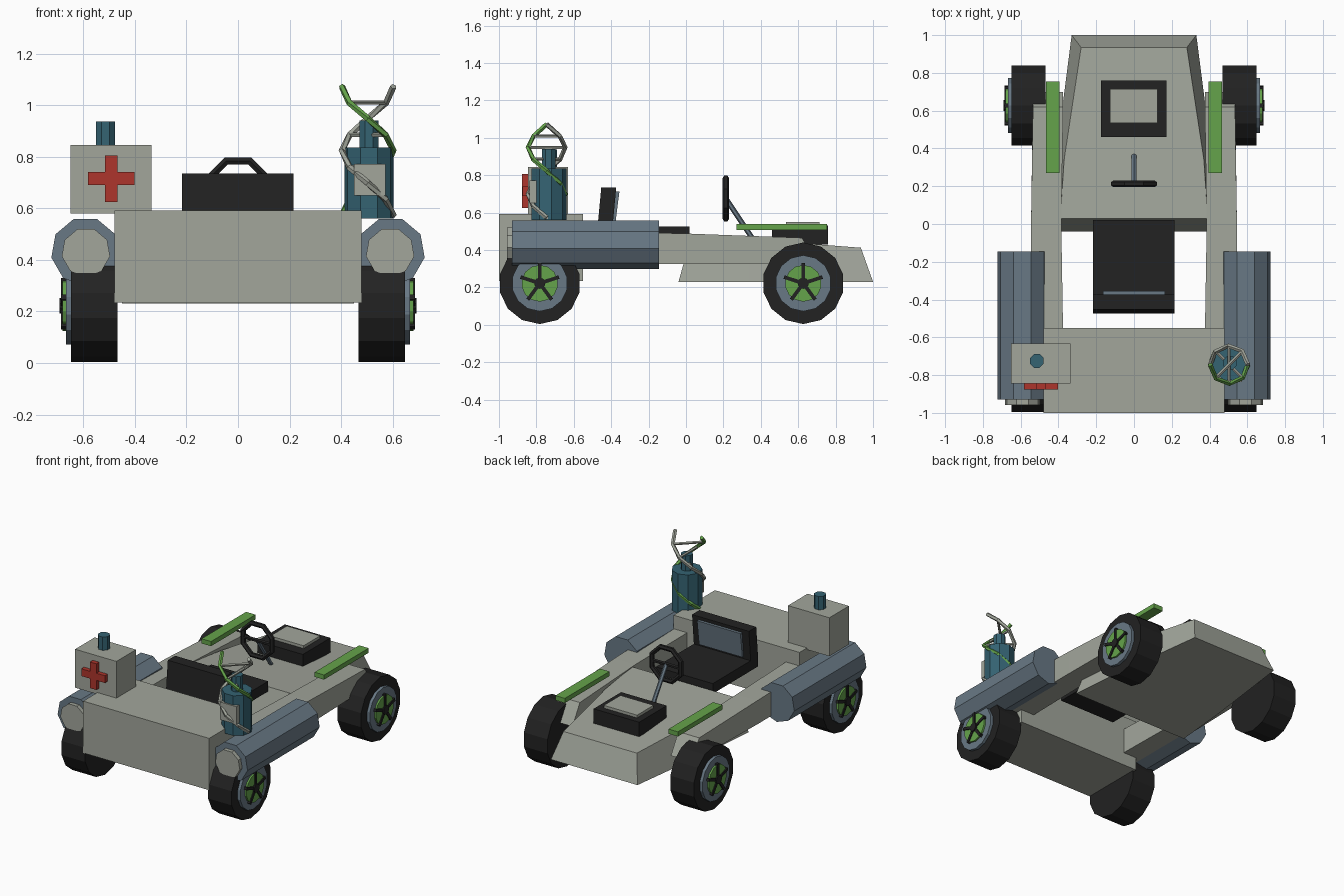
import bpy, bmesh, math
from mathutils import Vector, Matrix

if "Cube" in bpy.data.objects:
    bpy.data.objects.remove(bpy.data.objects["Cube"])


def material(name, rgb):
    m = bpy.data.materials.new(name)
    m.diffuse_color = (*rgb, 1)
    m.use_nodes = True
    m.node_tree.nodes["Principled BSDF"].inputs["Base Color"].default_value = m.diffuse_color
    return m


GREY = material("warm grey", (0.36, 0.38, 0.33))
SLATE = material("slate", (0.14, 0.19, 0.235))
BLUE = material("teal blue", (0.035, 0.125, 0.17))
GREEN = material("green", (0.13, 0.37, 0.07))
RED = material("red", (0.42, 0.035, 0.025))
BLACK = material("black", (0.016, 0.016, 0.016))


def finish(name, bm, mat):
    bmesh.ops.recalc_face_normals(bm, faces=bm.faces)
    me = bpy.data.meshes.new(name)
    bm.to_mesh(me)
    bm.free()
    me.materials.append(mat)
    ob = bpy.data.objects.new(name, me)
    bpy.context.collection.objects.link(ob)
    return ob


def loft(name, sections, mat):
    """Solid through a row of equal-length point loops."""
    bm = bmesh.new()
    rings = [[bm.verts.new(p) for p in s] for s in sections]
    n = len(rings[0])
    for a, b in zip(rings, rings[1:]):
        for i in range(n):
            bm.faces.new((a[i], a[(i + 1) % n], b[(i + 1) % n], b[i]))
    bm.faces.new(rings[0])
    bm.faces.new(rings[-1])
    return finish(name, bm, mat)


def box(name, x, y, z, mat, lean=0):
    """Box by ranges; lean shifts the top along y."""
    def ring(h, s):
        return [(x[0], y[0] + s, h), (x[1], y[0] + s, h), (x[1], y[1] + s, h), (x[0], y[1] + s, h)]
    return loft(name, [ring(z[0], 0), ring(z[1], lean)], mat)


def rod(name, a, b, r, mat, n=6, turn=0.0):
    """Prism with n sides from point a to point b."""
    a, b = Vector(a), Vector(b)
    d = (b - a).normalized()
    up = Vector((0, 1, 0)) if abs(d.z) > 0.9 else Vector((0, 0, 1))
    u = (up - d * up.dot(d)).normalized()
    v = d.cross(u)
    angles = [turn + 2 * math.pi * i / n for i in range(n)]
    return loft(name, [[p + r * (math.cos(t) * u + math.sin(t) * v) for t in angles] for p in (a, b)], mat)


def tube(name, pts, r, mat, n=5, closed=False):
    """Mitred tube along a path."""
    pts = [Vector(p) for p in pts]
    rings = []
    for i, p in enumerate(pts):
        q0 = pts[i - 1] if closed or i else p
        q1 = pts[(i + 1) % len(pts)] if closed or i + 1 < len(pts) else p
        d = (q1 - q0).normalized()
        ref = Vector((0, 1, 0)) if closed else Vector((0, 0, 1))
        u = (ref - d * ref.dot(d)).normalized()
        v = d.cross(u)
        rings.append([p + r * (math.cos(t) * u + math.sin(t) * v)
                      for t in (2 * math.pi * k / n for k in range(n))])
    bm = bmesh.new()
    vs = [[bm.verts.new(p) for p in ring] for ring in rings]
    pairs = list(zip(vs, vs[1:]))
    if closed:
        pairs.append((vs[-1], vs[0]))
    else:
        bm.faces.new(vs[0])
        bm.faces.new(vs[-1])
    for a, b in pairs:
        for k in range(n):
            bm.faces.new((a[k], a[(k + 1) % n], b[(k + 1) % n], b[k]))
    return finish(name, bm, mat)


# Body: tail box and tapered nose
box("tail_box", (-0.48, 0.48), (-1.0, -0.55), (0.235, 0.592), GREY)


def hull_ring(y_bot, y_top, w_bot, w_top, z_top):
    return [(-w_bot, y_bot, 0.23), (w_bot, y_bot, 0.23), (w_top, y_top, z_top), (-w_top, y_top, z_top)]


loft("nose_hull", [hull_ring(-0.04, 0.03, 0.45, 0.39, 0.482),
                   hull_ring(0.34, 0.34, 0.415, 0.37, 0.458),
                   hull_ring(1.0, 0.935, 0.33, 0.28, 0.412)], GREY)

for s, side in ((-1, "left"), (1, "right")):
    # Side rails joining nose and tail
    def rail_ring(y_bot, y_top, x0, x1, z0, z1):
        return [(s * x0, y_bot, z0), (s * x1, y_bot, z0), (s * x1, y_top, z1), (s * x0, y_top, z1)]
    loft("rail_" + side, [rail_ring(-0.6, -0.6, 0.375, 0.545, 0.325, 0.50),
                          rail_ring(0.0, 0.0, 0.385, 0.545, 0.325, 0.488),
                          rail_ring(0.70, 0.62, 0.375, 0.535, 0.33, 0.465)], GREY)

    # Side pods with end discs
    flat = math.radians(180)
    rod("pod_" + side, (s * 0.592, -0.93, 0.432), (s * 0.592, -0.145, 0.432), 0.134, SLATE, 9, flat)
    rod("pod_disc_" + side, (s * 0.59, -0.957, 0.43), (s * 0.59, -0.925, 0.43), 0.095, GREY, 9, flat)

    # Green bars above the nose
    box("bar_" + side, sorted((s * 0.395, s * 0.467)), (0.27, 0.755), (0.508, 0.54), GREEN)

    # Wheels
    for y, end in ((-0.782, "tail"), (0.627, "nose")):
        tag = end + "_" + side
        z = 0.222
        rod("tyre_" + tag, (s * 0.468, y, z), (s * 0.648, y, z), 0.218, BLACK, 14)
        rod("rim_" + tag, (s * 0.64, y, z), (s * 0.668, y, z), 0.15, SLATE, 14)
        rod("hub_" + tag, (s * 0.66, y, z), (s * 0.680, y, z), 0.098, GREEN, 14)
        rod("cap_" + tag, (s * 0.67, y, z), (s * 0.692, y, z), 0.03, BLACK, 10)
        for k in range(5):
            t = 2 * math.pi * k / 5
            dy, dz = math.sin(t), math.cos(t)
            rod("spoke_" + tag, (s * 0.677, y, z),
                (s * 0.677, y + 0.108 * dy, z + 0.108 * dz), 0.014, BLACK, 4, math.pi / 4)

# Seat
box("seat_cushion", (-0.218, 0.215), (-0.47, 0.02), (0.455, 0.525), BLACK)
box("seat_back", (-0.218, 0.215), (-0.475, -0.395), (0.50, 0.735), BLACK, 0.022)
box("seat_pad", (-0.165, 0.165), (-0.40, -0.378), (0.54, 0.712), SLATE, 0.022)

# Steering wheel and column
ring = [(0.118 * math.cos(t), 0.213, 0.675 + 0.118 * math.sin(t))
        for t in (math.pi / 8 + math.pi * k / 4 for k in range(8))]
tube("steering_wheel", ring, 0.017, BLACK, 6, True)
rod("steering_bar", (-0.11, 0.213, 0.675), (0.11, 0.213, 0.675), 0.013, BLACK)
rod("steering_column", (0, 0.213, 0.675), (0, 0.36, 0.455), 0.014, SLATE)

# Hatch on the nose
box("hatch_frame", (-0.175, 0.172), (0.46, 0.76), (0.43, 0.53), BLACK)
box("hatch_panel", (-0.128, 0.125), (0.535, 0.715), (0.52, 0.549), GREY)

# Medical box with cross and stopper
box("medical_box", (-0.65, -0.335), (-0.845, -0.632), (0.58, 0.845), GREY)
box("cross_upright", (-0.515, -0.467), (-0.876, -0.84), (0.625, 0.805), RED)
box("cross_arm", (-0.582, -0.402), (-0.875, -0.84), (0.69, 0.74), RED)
rod("box_stopper", (-0.514, -0.725, 0.84), (-0.514, -0.725, 0.937), 0.039, BLUE, 8, math.pi / 8)

# Bottle with label
cx, cy = 0.508, -0.735
rod("bottle", (cx, cy, 0.56), (cx, cy, 0.835), 0.097, BLUE, 9)
rod("bottle_neck", (cx, cy, 0.83), (cx, cy, 0.94), 0.039, BLUE, 8, math.pi / 8)
box("bottle_label", (0.45, 0.573), (-0.836, -0.80), (0.65, 0.772), GREY)


# Double helix around the bottle
def helix(t, s):
    return (0.503 - s * 0.1 * math.cos(t), -0.745 - s * 0.1 * math.sin(t), 1.072 - 0.5 * t / (2 * math.pi))


steps = [math.pi * k / 4 for k in range(9)]
tube("helix_green", [helix(t, 1) for t in steps], 0.013, GREEN)
tube("helix_grey", [helix(t, -1) for t in steps], 0.013, GREY)
for t in steps[1:]:
    rod("helix_rung", helix(t, 1), helix(t, -1), 0.009, GREY, 5)
